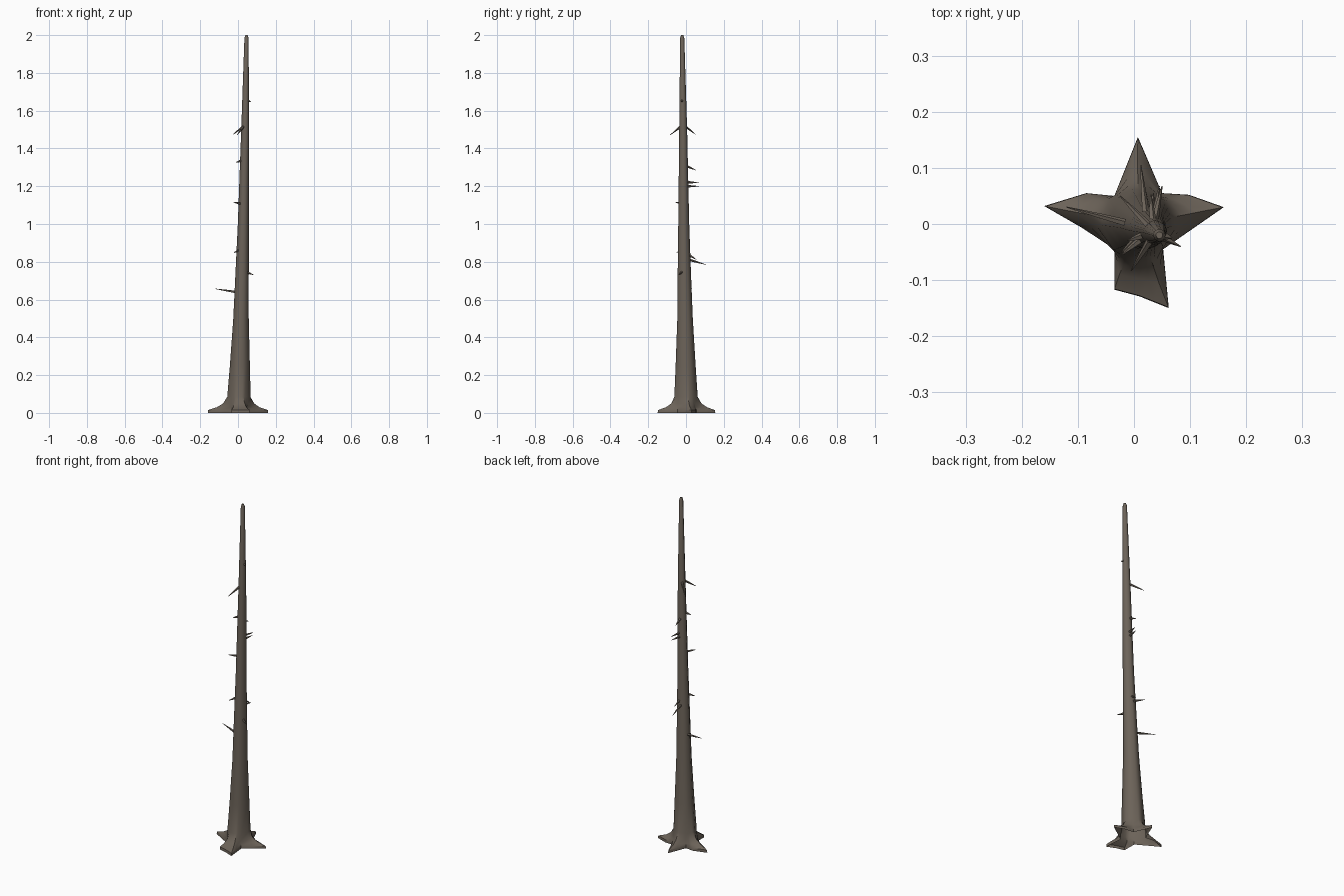
import bpy, bmesh, math
from mathutils import Vector

if "Cube" in bpy.data.objects:
    bpy.data.objects.remove(bpy.data.objects["Cube"])

bark = bpy.data.materials.new("bark")
bark.diffuse_color = (0.15, 0.125, 0.10, 1)
bark.use_nodes = True
bark.node_tree.nodes["Principled BSDF"].inputs["Base Color"].default_value = bark.diffuse_color

# Root outline: tips and hollows of the flared base
STAR = [(0.16, 0.03), (0.098, 0.052), (0.05, 0.055), (0.007, 0.155), (-0.035, 0.05),
        (-0.085, 0.055), (-0.16, 0.032), (-0.035, -0.04), (-0.035, -0.117),
        (0.01, -0.129), (0.062, -0.15), (0.052, -0.045)]
outline = []
for i, p in enumerate(STAR):
    a, b = Vector(p), Vector(STAR[(i + 1) % len(STAR)])
    outline += [a, (a + b) / 2]
angles = [math.atan2(p.y, p.x) for p in outline]

# Trunk sections: z, centre x, centre y, radius, blend from root star to circle
SECTIONS = [(0, 0, 0, .065, 0), (.015, 0, 0, .065, .02), (.03, .002, 0, .063, .48),
            (.05, .004, 0, .064, .8), (.085, .005, 0, .062, 1), (.25, .010, -.002, .053, 1),
            (.5, .016, -.005, .041, 1), (.75, .022, -.009, .035, 1), (1, .028, -.012, .029, 1),
            (1.5, .038, -.015, .021, 1), (1.985, .045, -.02, .011, 1), (2, .045, -.02, .006, 1)]


def make_object(name, bm):
    bmesh.ops.recalc_face_normals(bm, faces=bm.faces)
    mesh = bpy.data.meshes.new(name)
    bm.to_mesh(mesh)
    bm.free()
    obj = bpy.data.objects.new(name, mesh)
    bpy.context.collection.objects.link(obj)
    mesh.materials.append(bark)
    bpy.context.view_layer.objects.active = obj
    obj.select_set(True)
    bpy.ops.object.shade_smooth_by_angle(angle=math.radians(35))
    obj.select_set(False)


def bridge(bm, rings):
    n = len(rings[0])
    for lo, hi in zip(rings, rings[1:]):
        for i in range(n):
            j = (i + 1) % n
            bm.faces.new((lo[i], lo[j], hi[j], hi[i]))
    bm.faces.new(rings[-1])


# Trunk with root flare, open underneath
bm = bmesh.new()
rings = []
for z, cx, cy, r, t in SECTIONS:
    ring = []
    for p, a in zip(outline, angles):
        q = p.lerp(Vector((cx + r * math.cos(a), cy + r * math.sin(a))), t)
        ring.append(bm.verts.new((q.x, q.y, z)))
    rings.append(ring)
bridge(bm, rings)
make_object("trunk", bm)


def trunk_centre(z):
    for a, b in zip(SECTIONS, SECTIONS[1:]):
        if a[0] <= z <= b[0]:
            f = (z - a[0]) / (b[0] - a[0])
            return Vector((a[1] + f * (b[1] - a[1]), a[2] + f * (b[2] - a[2]), z)), a[3] + f * (b[3] - a[3])


# Broken twigs: root height and tip position
TWIGS = [(.64, (-.12, .03, .657)), (.745, (.083, -.04, .73)), (.81, (.012, .105, .785)),
         (.835, (.035, .055, .812)), (.86, (-.022, -.05, .848)), (1.108, (-.022, -.055, 1.115)),
         (1.2, (.045, .068, 1.2)), (1.222, (.05, .068, 1.218)), (1.305, (.03, .052, 1.285)),
         (1.335, (-.012, -.03, 1.325)), (1.515, (-.005, -.083, 1.472)),
         (1.515, (-.025, .05, 1.475)), (1.652, (.068, -.025, 1.648))]
for k, (z, tip) in enumerate(TWIGS):
    centre, r = trunk_centre(z)
    tip = Vector(tip)
    out = Vector((tip.x - centre.x, tip.y - centre.y, 0)).normalized()
    start = centre + out * r * 0.85
    axis = (tip - start).normalized()
    side = axis.cross(Vector((0, 0, 1))).normalized()
    up = side.cross(axis)
    bm = bmesh.new()
    rings = []
    for f, w in ((0, .007), (.5, .0045), (1, .001)):
        c = start.lerp(tip, f)
        rings.append([bm.verts.new(c + w * (side * math.cos(s * math.tau / 5) + up * math.sin(s * math.tau / 5)))
                      for s in range(5)])
    bridge(bm, rings)
    make_object(f"twig_{k + 1}", bm)
